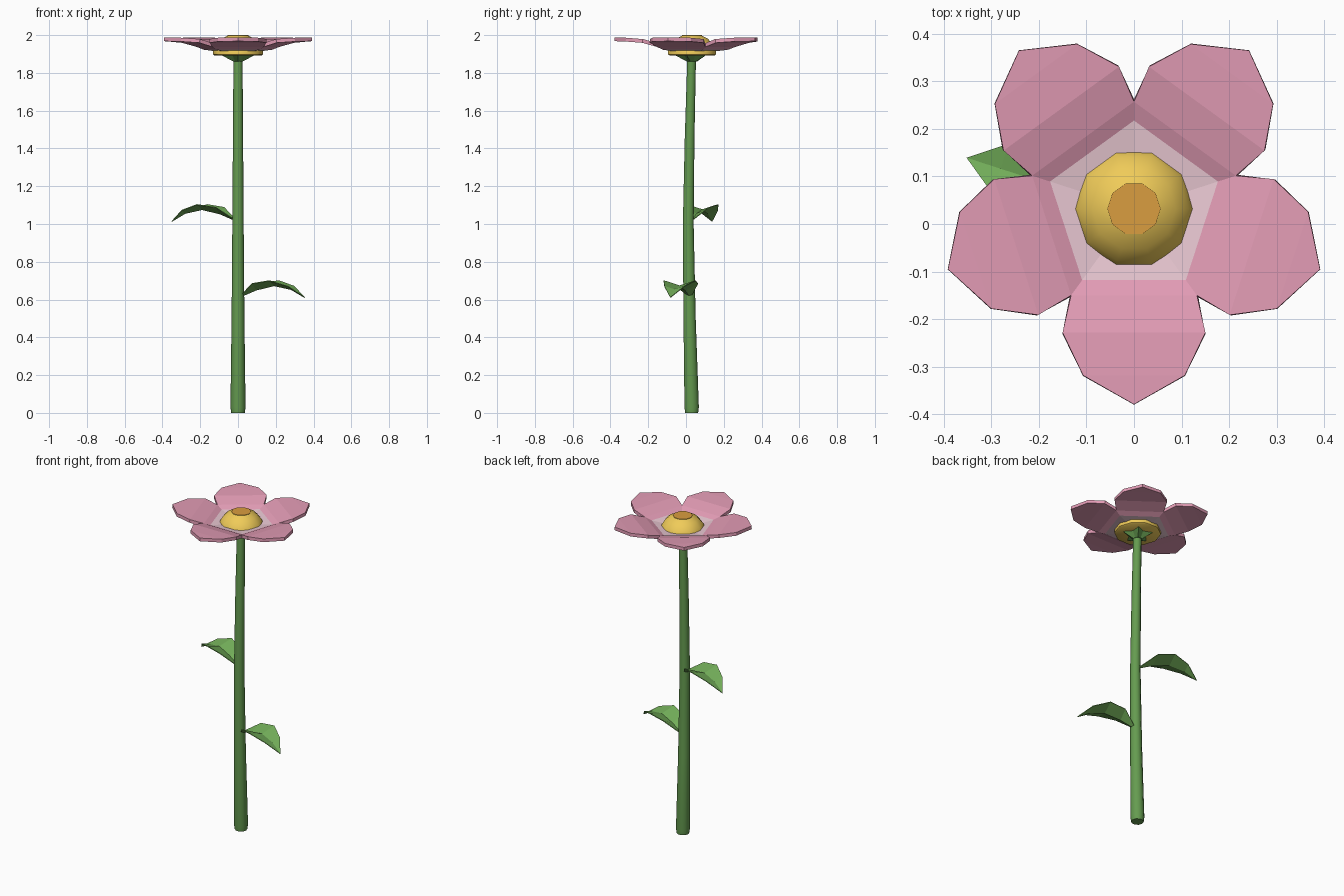
import bpy, bmesh, math

if "Cube" in bpy.data.objects:
    bpy.data.objects.remove(bpy.data.objects["Cube"])

CY = 0.032  # flower axis in y


def mat(name, rgb):
    m = bpy.data.materials.new(name)
    m.diffuse_color = (*rgb, 1)
    m.use_nodes = True
    m.node_tree.nodes["Principled BSDF"].inputs["Base Color"].default_value = m.diffuse_color
    return m


green = mat("stem_green", (0.13, 0.33, 0.08))
leaf_green = mat("leaf_green", (0.17, 0.42, 0.10))
pink = mat("petal_pink", (0.76, 0.33, 0.46))
pale = mat("petal_pale", (0.82, 0.58, 0.65))
yellow = mat("centre_yellow", (0.87, 0.60, 0.10))
orange = mat("centre_orange", (0.70, 0.34, 0.05))


def make(name, bm, mats, smooth=None):
    bmesh.ops.remove_doubles(bm, verts=bm.verts, dist=1e-4)
    me = bpy.data.meshes.new(name)
    bm.to_mesh(me)
    bm.free()
    ob = bpy.data.objects.new(name, me)
    bpy.context.collection.objects.link(ob)
    for m in mats:
        me.materials.append(m)
    if smooth:
        bpy.context.view_layer.objects.active = ob
        ob.select_set(True)
        bpy.ops.object.shade_smooth_by_angle(angle=math.radians(smooth))
        ob.select_set(False)
    return ob


def loft(rings, sides, star=1.0, phase=0.0):
    """Stacked rings (radius, z, y centre), capped at both ends."""
    bm = bmesh.new()
    loops = []
    for k, (r, z, y) in enumerate(rings):
        loop = []
        for i in range(sides):
            a = phase + 2 * math.pi * i / sides
            q = r * (star if i % 2 and k == 1 else 1)
            loop.append(bm.verts.new((q * math.cos(a), y + q * math.sin(a), z)))
        loops.append(loop)
    for a, b in zip(loops, loops[1:]):
        for i in range(sides):
            j = (i + 1) % sides
            bm.faces.new((a[i], a[j], b[j], b[i]))
    bm.faces.new(loops[0][::-1])
    bm.faces.new(loops[-1])
    return bm


# Gently bowed, tapering stem
make("stem", loft([(0.036, 0, 0.03), (0.040, 0.03, 0.03), (0.034, 0.5, 0.019),
                   (0.030, 1.0, 0.012), (0.027, 1.45, 0.019),
                   (0.024, 1.88, 0.03)], 10), [green], 40)

# Five-pointed calyx under the bloom
make("calyx", loft([(0.026, 1.86, CY), (0.09, 1.893, CY), (0.05, 1.90, CY)],
                   10, 0.55, -math.pi / 2), [green])

# Domed flower centre with a flat orange cap
bm = loft([(0.126, 1.893, CY), (0.133, 1.898, CY), (0.133, 1.917, CY),
           (0.115, 1.952, CY), (0.088, 1.981, CY), (0.056, 1.997, CY)], 10)
bm.faces.ensure_lookup_table()
top = bmesh.ops.extrude_discrete_faces(bm, faces=[bm.faces[-1]])["faces"][0]
top.material_index = 1
for v in top.verts:
    v.co.z += 0.003
make("flower_centre", bm, [yellow, orange], 40)

# Ring of five petals: rows of (distance, half width, z)
rows = [(0.06, 0.0436, 1.928), (0.15, 0.109, 1.942), (0.182, 0.1322, 1.957),
        (0.26, 0.150, 1.979), (0.35, 0.107, 1.986), (0.411, 0.0, 1.988)]
bm = bmesh.new()
for p in range(5):
    a = -math.pi / 2 + p * 2 * math.pi / 5
    c, s = math.cos(a), math.sin(a)
    pts = [[bm.verts.new((r * c - w * s * k, CY + r * s + w * c * k, z))
            for k in ((-1, 1) if w else (0,))] for r, w, z in rows]
    for i, (u, v) in enumerate(zip(pts, pts[1:])):
        f = bm.faces.new([u[0]] + v + [u[1]])
        f.material_index = 1 if i == 0 else 0
bm.normal_update()
for f in bm.faces:
    if f.normal.z < 0:
        f.normal_flip()
petals = make("petals", bm, [pink, pale])
mod = petals.modifiers.new("thickness", 'SOLIDIFY')
mod.thickness = 0.02
mod.offset = -1


# Folded, arching leaves: rows of (distance, half width, edge rise, rib rise)
def leaf(name, angle, z0, y0):
    shape = [(0.015, 0.008, 0.015, 0.01), (0.10, 0.07, 0.08, 0.045),
             (0.20, 0.088, 0.095, 0.068), (0.295, 0.055, 0.065, 0.048),
             (0.37, 0.0, 0.005, 0.005)]
    c, s = math.cos(angle), math.sin(angle)
    bm = bmesh.new()
    pts = []
    for d, w, ze, zm in shape:
        pts.append([bm.verts.new((d * c - w * s * k, y0 + d * s + w * c * k,
                                  z0 + (ze if k else zm)))
                    for k in ((-1, 0, 1) if w else (0,))])
    for u, v in zip(pts, pts[1:]):
        for i in (0, 1):
            side = v[i:i + 2] if len(v) == 3 else v
            bm.faces.new([u[i]] + side + [u[i + 1]])
    bm.normal_update()
    for f in bm.faces:
        if f.normal.z < 0:
            f.normal_flip()
    ob = make(name, bm, [leaf_green])
    m = ob.modifiers.new("thickness", 'SOLIDIFY')
    m.thickness = 0.004
    m.offset = -1


leaf("lower_leaf", math.radians(-17), 0.607, 0.025)
leaf("upper_leaf", math.radians(162), 1.01, 0.025)
